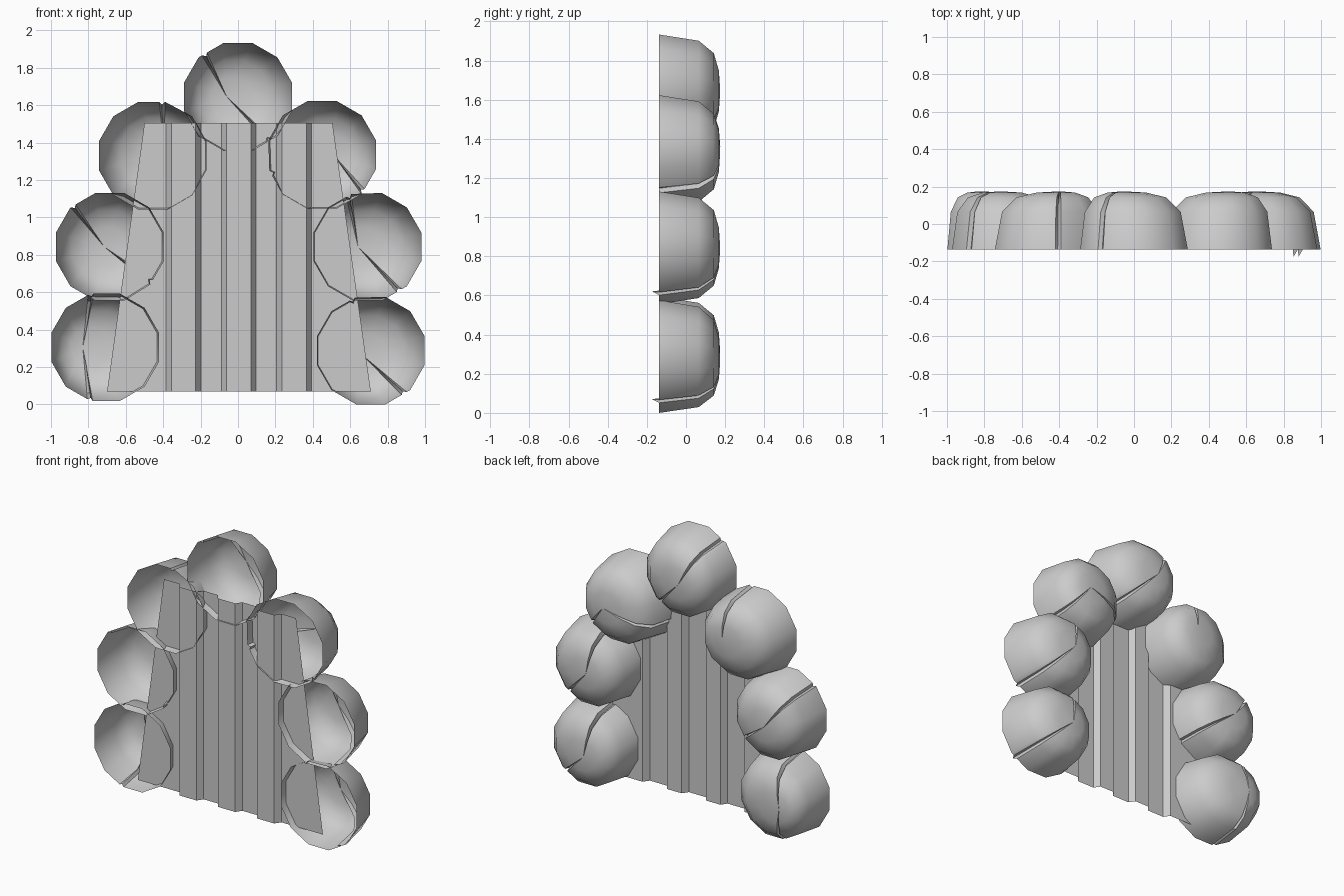
import bpy, bmesh
from math import radians, sin, cos
from mathutils import Vector

if "Cube" in bpy.data.objects:
    bpy.data.objects.remove(bpy.data.objects["Cube"])

R = 0.298                       # rim corner radius of every stone
STEP = 30                       # twelve-sided rim
# (ring size, depth y) from the open front rim to the rounded back
PROFILE = [(1.0, -0.137), (0.89, 0.065), (0.67, 0.142), (0.36, 0.168)]


def finish(bm, name, angle):
    me = bpy.data.meshes.new(name)
    bm.to_mesh(me)
    bm.free()
    ob = bpy.data.objects.new(name, me)
    bpy.context.collection.objects.link(ob)
    bpy.ops.object.select_all(action='DESELECT')
    ob.select_set(True)
    bpy.context.view_layer.objects.active = ob
    bpy.ops.object.shade_smooth_by_angle(angle=radians(angle))


def rim_radius(deg):
    return R * cos(radians(STEP / 2)) / cos(radians((deg - 15) % STEP - STEP / 2))


# hollow half stone, open at the front, with cracks running out from a shifted crown
def stone(name, cx, cz, crown, cracks, lip=None):
    bm = bmesh.new()
    cols = [(15 + STEP * i, False) for i in range(12)]
    for c in cracks:
        cols = [k for k in cols if abs((k[0] - c + 180) % 360 - 180) > 6]
        cols += [(c - 3, False), (c, True), (c + 3, False)]
    cols.sort()
    rings = []
    for j, (f, y) in enumerate(PROFILE):
        ring = []
        for deg, crack in cols:
            rad = rim_radius(deg) * f
            px, py, pz = rad * cos(radians(deg)), y, rad * sin(radians(deg))
            px += crown[0] * (1 - f)
            pz += crown[1] * (1 - f)
            if crack:           # push the crack line inwards
                px, pz = px * 0.95, pz * 0.95
                if j:
                    py -= 0.03
                elif deg == lip:
                    py = -0.175
            ring.append(bm.verts.new((cx + px, py, cz + pz)))
        rings.append(ring)
    n = len(cols)
    for a, b in zip(rings, rings[1:]):
        for i in range(n):
            k = (i + 1) % n
            bm.faces.new((a[i], a[k], b[k], b[i]))
    top = bm.verts.new((cx + crown[0], 0.175, cz + crown[1]))
    for i in range(n):
        bm.faces.new((rings[-1][i], rings[-1][(i + 1) % n], top))
    bmesh.ops.recalc_face_normals(bm, faces=bm.faces)
    if top.normal.y < 0 or sum(f.normal.y for f in bm.faces) < 0:
        bmesh.ops.reverse_faces(bm, faces=bm.faces)
    finish(bm, name, 40)


stone("stone_top", 0, 1.645, (-0.06, 0.0), (128, 306))
stone("stone_upper_left", -0.456, 1.33, (0.06, 0.03), (80,))
stone("stone_upper_right", 0.45, 1.335, (0.06, 0.0), (200, 318))
stone("stone_middle_left", -0.685, 0.843, (-0.03, 0.0), (132, 320))
stone("stone_middle_right", 0.692, 0.843, (-0.05, 0.0), (110, 306), 306)
stone("stone_lower_left", -0.71, 0.306, (-0.12, 0.0), (105, 254))
stone("stone_lower_right", 0.71, 0.288, (-0.05, -0.02), (110, 308), 308)

# corrugated door sheet: straight ribs with slanted outer edges
FRONT, BACK = -0.13, -0.09
walls = [-0.37, -0.212, -0.075, 0.083, 0.22, 0.38]
bm = bmesh.new()
pairs = []


def column(xb, xt, y):
    pairs.append((bm.verts.new((xb, y, 0.07)), bm.verts.new((xt, y, 1.505))))


column(-0.7, -0.5, BACK)
for i, x in enumerate(walls):
    y0, y1 = (BACK, FRONT) if i % 2 == 0 else (FRONT, BACK)
    column(x - 0.014, x - 0.014, y0)
    column(x + 0.014, x + 0.014, y1)
column(0.71, 0.505, BACK)
for (a, b), (c, d) in zip(pairs, pairs[1:]):
    bm.faces.new((a, c, d, b))
finish(bm, "door_sheet", 30)
